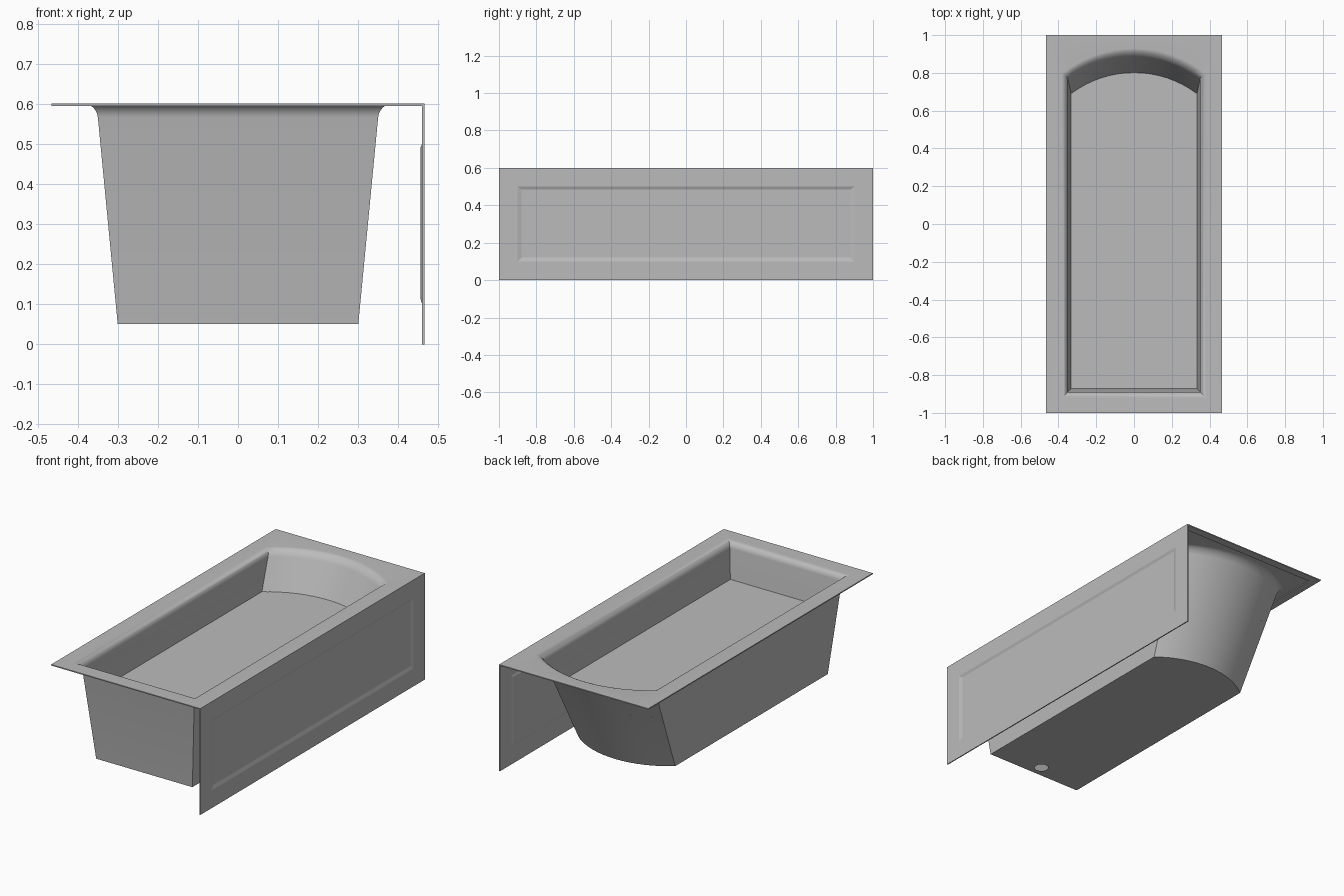
import bpy, bmesh, math

if "Cube" in bpy.data.objects:
    bpy.data.objects.remove(bpy.data.objects["Cube"])

grey = bpy.data.materials.new("light_grey")
grey.diffuse_color = (0.5, 0.5, 0.5, 1)
grey.use_nodes = True
grey.node_tree.nodes["Principled BSDF"].inputs["Base Color"].default_value = grey.diffuse_color


def finish(name, bm, smooth=False):
    bmesh.ops.recalc_face_normals(bm, faces=bm.faces[:])
    me = bpy.data.meshes.new(name)
    bm.to_mesh(me)
    bm.free()
    me.materials.append(grey)
    ob = bpy.data.objects.new(name, me)
    bpy.context.collection.objects.link(ob)
    if smooth:
        bpy.ops.object.select_all(action='DESELECT')
        ob.select_set(True)
        bpy.context.view_layer.objects.active = ob
        bpy.ops.object.shade_smooth_by_angle(angle=math.radians(35))
    return ob


def ring(bm, pts):
    return [bm.verts.new(p) for p in pts]


def bridge(bm, a, b):
    n = len(a)
    for i in range(n):
        bm.faces.new((a[i], a[(i + 1) % n], b[(i + 1) % n], b[i]))


def fill_between(bm, outer, inner):
    # flat face with a hole
    edges = []
    for loop in (outer, inner):
        for i, v in enumerate(loop):
            w = loop[(i + 1) % len(loop)]
            edges.append(bm.edges.get((v, w)) or bm.edges.new((v, w)))
    bmesh.ops.triangle_fill(bm, edges=edges, use_beauty=True, normal=(0, 0, 1))


def outline(z, flare=0.0, arc=16):
    # straight front and sides, bowed back end, widening with height
    h = z - 0.05
    hx = 0.30 + 0.096 * h + flare
    front = -0.835 - 0.105 * h - flare
    side = 0.525 + 0.47 * h + 0.35 * flare
    bulge = 0.105 + 0.02 * h + 0.65 * flare
    r = (hx * hx + bulge * bulge) / (2 * bulge)
    a = math.asin(hx / r)
    pts = [(-hx, front, z), (hx, front, z)]
    for i in range(arc + 1):
        t = a * (1 - 2 * i / arc)
        pts.append((r * math.sin(t), side + bulge - r + r * math.cos(t), z))
    return pts


def rect(hx, hy, z):
    return [(-hx, -hy, z), (hx, -hy, z), (hx, hy, z), (-hx, hy, z)]


# Tub: rim with a turned-down edge, rolled lip, sloping walls, floor with drain
W, L = 0.465, 1.0
bm = bmesh.new()
rims = [ring(bm, rect(W - d, L - d, z)) for d, z in
        ((0, 0.6), (0, 0.594), (0.045, 0.594), (0.045, 0.599))]
for a, b in zip(rims, rims[1:]):
    bridge(bm, a, b)
loops = []
for i in range(9):
    t = math.pi / 2 * (1 - i / 8)
    loops.append(ring(bm, outline(0.565 + 0.035 * math.sin(t),
                                  0.03 * (1 - math.cos(t)))))
loops.append(ring(bm, outline(0.05)))
for a, b in zip(loops, loops[1:]):
    bridge(bm, a, b)
fill_between(bm, rims[0], loops[0])
drain = ring(bm, [(0.036 * math.cos(k * math.tau / 24),
                   -0.77 + 0.036 * math.sin(k * math.tau / 24), 0.05)
                  for k in range(24)])
fill_between(bm, loops[-1], drain)
finish("tub", bm, True)

# Water surface
bm = bmesh.new()
bm.faces.new(ring(bm, outline(0.40)))
finish("water", bm)


# Side apron: thin sheet with a pressed-in rectangular panel
def upright(x, hy, z0, z1):
    return [(x, -hy, z0), (x, hy, z0), (x, hy, z1), (x, -hy, z1)]


bm = bmesh.new()
layers = [(0.465, 0.88, 0.12, 0.485, -0.006),
          (0.465, 0.90, 0.10, 0.50, 0),
          (0.465, 1.0, 0.0, 0.594, 0),
          (0.459, 1.0, 0.0, 0.594, 0),
          (0.459, 0.90, 0.10, 0.50, 0),
          (0.459, 0.885, 0.115, 0.49, -0.004)]
sheets = [ring(bm, upright(x + dx, hy, z0, z1)) for x, hy, z0, z1, dx in layers]
for a, b in zip(sheets, sheets[1:]):
    bridge(bm, a, b)
bm.faces.new(sheets[0])
bm.faces.new(sheets[-1])
finish("side_apron", bm)
